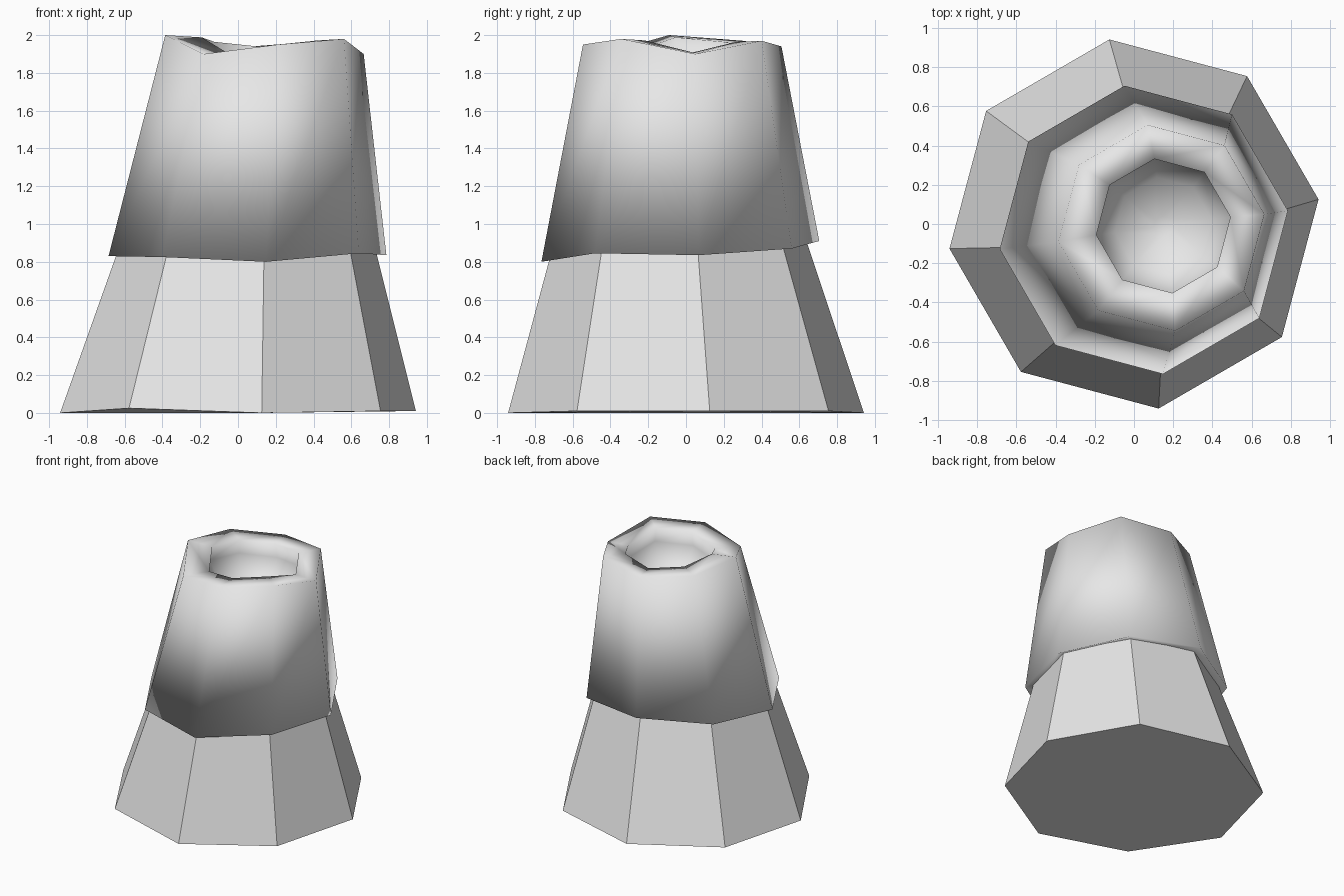
import bpy
import bmesh
from math import sin, cos, radians

SIDES = 8
TURN = radians(7.6)

old_cube = bpy.data.objects.get("Cube")
if old_cube:
    bpy.data.objects.remove(old_cube, do_unlink=True)


def make_material(name, color):
    mat = bpy.data.materials.new(name)
    mat.use_nodes = True
    mat.diffuse_color = color
    mat.node_tree.nodes["Principled BSDF"].inputs["Base Color"].default_value = color
    return mat


def add_ring(bm, center, radius, heights):
    """Octagon ring; heights is one value or one value per corner."""
    if not isinstance(heights, (list, tuple)):
        heights = [heights] * SIDES
    ring = []
    for i, z in enumerate(heights):
        a = TURN + radians(360 / SIDES) * i
        ring.append(bm.verts.new((center[0] + radius * cos(a),
                                  center[1] + radius * sin(a), z)))
    return ring


def loft(name, rings, material, smooth):
    """Skin a stack of octagon rings and cap both ends."""
    bm = bmesh.new()
    loops = [add_ring(bm, *ring) for ring in rings]
    for low, high in zip(loops, loops[1:]):
        for i in range(SIDES):
            j = (i + 1) % SIDES
            bm.faces.new((low[i], low[j], high[j], high[i]))
    bm.faces.new(loops[0][::-1])
    bm.faces.new(loops[-1])
    for face in bm.faces:
        face.smooth = smooth
    bmesh.ops.recalc_face_normals(bm, faces=bm.faces)
    mesh = bpy.data.meshes.new(name)
    bm.to_mesh(mesh)
    bm.free()
    mesh.materials.append(material)
    obj = bpy.data.objects.new(name, mesh)
    bpy.context.collection.objects.link(obj)
    return obj


grey = make_material("plain grey", (0.8, 0.8, 0.8, 1))

# Corner heights, counter-clockwise from the +x corner
foot_z = [0.01, 0.01, 0, 0, 0, 0.025, 0, 0.01]
hem_z = [0.835, 0.87, 0.91, 0.88, 0.83, 0.825, 0.8, 0.845]
rim_z = [1.9, 1.97, 1.94, 1.97, 2.0, 1.9, 1.95, 1.98]
lip_z = [z * 0.8 + 1.94 * 0.2 for z in rim_z]

waist = (0.05, -0.03)
crown = (0.14, -0.02)
mouth = (0.15, -0.01)

# Flat-sided tapering base
loft("base", [((0, 0), 0.95, foot_z), (waist, 0.67, 0.92)], grey, False)

# Smooth upper shell: underside, hem, rim, overhanging lip and hollow
loft("upper_shell", [
    (waist, 0.6, 0.9),
    (waist, 0.742, hem_z),
    (crown, 0.53, rim_z),
    (mouth, 0.345, lip_z),
    (mouth, 0.37, [z - 0.12 for z in lip_z]),
    (mouth, 0.25, 1.68),
    (mouth, 0.05, 1.6),
], grey, True)
